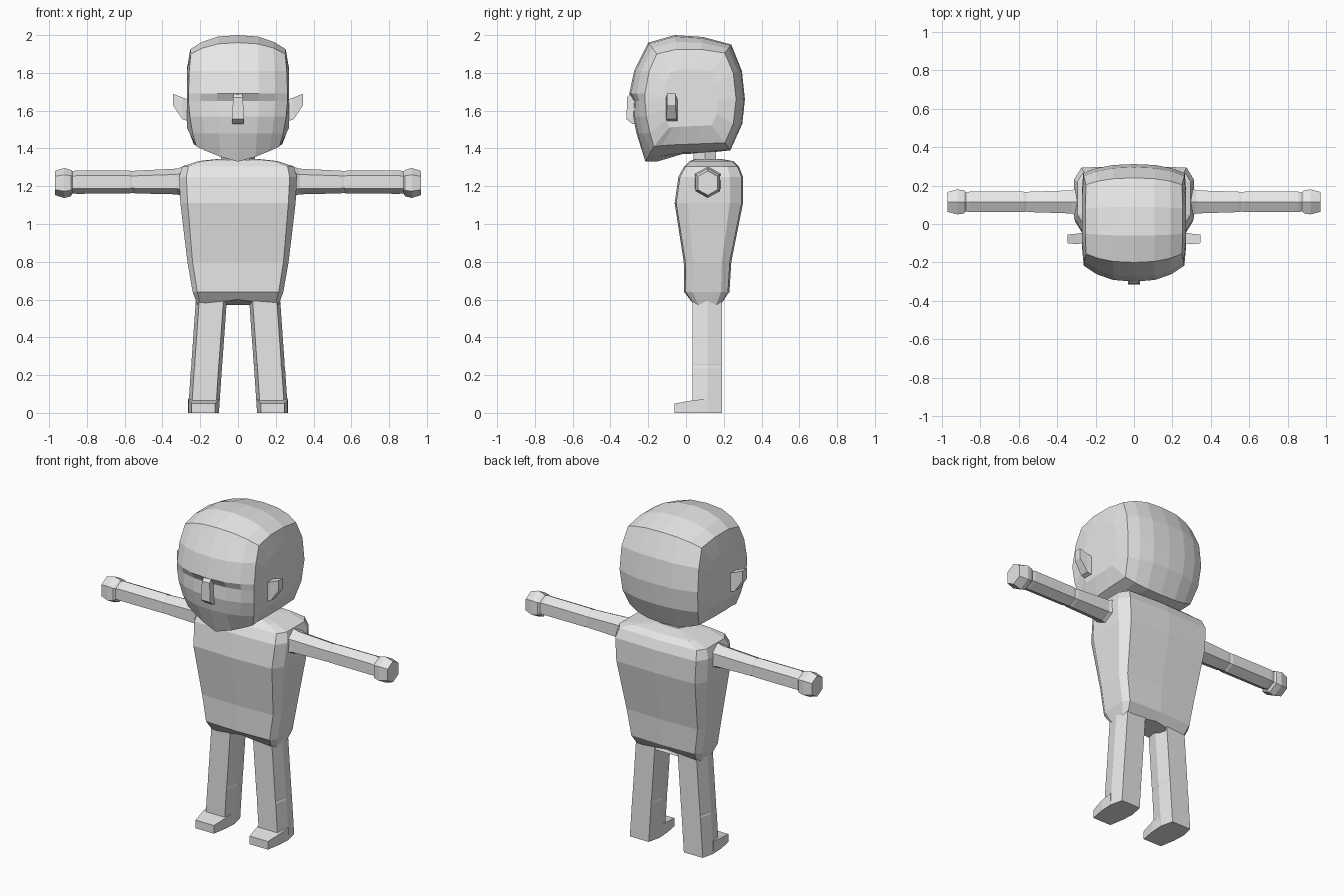
import bpy, bmesh

skin = bpy.data.materials.new("plain grey")
skin.diffuse_color = (0.8, 0.8, 0.8, 1)


def loft(name, rings, mirror=False):
    """Skin a list of equal-length point rings and close both ends."""
    bm = bmesh.new()
    vs = [[bm.verts.new(p) for p in r] for r in rings]
    n = len(rings[0])
    for a, b in zip(vs, vs[1:]):
        for i in range(n):
            j = (i + 1) % n
            bm.faces.new((a[i], a[j], b[j], b[i]))
    bm.faces.new(vs[0][::-1])
    bm.faces.new(vs[-1])
    bmesh.ops.recalc_face_normals(bm, faces=bm.faces)
    if mirror:
        dup = bmesh.ops.duplicate(bm, geom=bm.verts[:] + bm.edges[:] + bm.faces[:])["geom"]
        for v in dup:
            if isinstance(v, bmesh.types.BMVert):
                v.co.x *= -1
        bmesh.ops.reverse_faces(bm, faces=[f for f in dup if isinstance(f, bmesh.types.BMFace)])
    me = bpy.data.meshes.new(name)
    bm.to_mesh(me)
    bm.free()
    me.materials.append(skin)
    ob = bpy.data.objects.new(name, me)
    bpy.context.collection.objects.link(ob)
    return ob


def hexagon(u, v, hu, hv, flat):
    """Six points with tips along the second axis."""
    return [(u, v - hv), (u + hu, v - flat), (u + hu, v + flat),
            (u, v + hv), (u - hu, v + flat), (u - hu, v - flat)]


# head: centre outline (y, z) paired with side-panel outline (y, z) and its half width
outline = [
    (-.215, 1.33, -.17, 1.41, .22), (-.262, 1.48, -.19, 1.48, .24),
    (-.28, 1.57, -.21, 1.57, .255), (-.275, 1.65, -.217, 1.65, .262),
    (-.30, 1.69, -.217, 1.69, .262), (-.275, 1.81, -.195, 1.81, .258),
    (-.20, 1.96, -.155, 1.90, .25), (-.06, 2.0, -.05, 1.925, .253),
    (.09, 1.99, .08, 1.925, .253), (.24, 1.95, .205, 1.905, .25),
    (.296, 1.81, .25, 1.80, .262), (.312, 1.66, .265, 1.66, .265),
    (.298, 1.53, .25, 1.53, .255), (.235, 1.39, .206, 1.43, .235),
    (.10, 1.375, .08, 1.425, .235), (-.02, 1.37, -.05, 1.42, .23),
    (-.155, 1.33, -.13, 1.415, .22)]


def head_ring(t):
    ring = []
    for cy, cz, sy, sz, w in outline:
        k = abs(t) ** (1.3 if cz < 1.34 else 2.6)
        ring.append((t * w, cy + (sy - cy) * k, cz + (sz - cz) * k))
    return ring


def head_cap(s):
    return [(s * .271, .03 + (p[2] - .03) * .6, 1.66 + (p[3] - 1.66) * .6) for p in outline]


loft("head", [head_cap(-1)] + [head_ring(t) for t in (-1, -.75, -.42, 0, .42, .75, 1)]
     + [head_cap(1)])

# nose: wedge widening downwards
loft("nose", [[(-w, -.25, z), (w, -.25, z), (w, y, z), (-w, y, z)]
              for z, w, y in ((1.53, .03, -.285), (1.555, .031, -.315),
                              (1.67, .026, -.312), (1.69, .024, -.295))])

# ears: flared outwards and up
loft("ears", [[(x, y0, z0), (x, y1, z0), (x, y1, z1), (x, y0, z1)]
              for x, y0, y1, z0, z1 in ((.24, -.095, -.04, 1.535, 1.65),
                                        (.295, -.105, -.05, 1.555, 1.67),
                                        (.345, -.10, -.055, 1.63, 1.69))], mirror=True)

# neck
loft("neck", [[(y, x, z) for x, y in hexagon(.10, 0, .06, .09, .06)] for z in (1.31, 1.42)])


# torso: ten-sided rings of (z, half width, front y, back y, corner depth)
def torso_ring(z, w, f, b, d, lift=0):
    e = w - d * .55
    half = [(e, f + .008, z), (w, f + d, z), (w, b - d, z), (e, b - .008, z)]
    return [(0, f, z + lift)] + half + [(0, b, z + lift)] + [(-x, y, h) for x, y, h in half[::-1]]


loft("torso", [torso_ring(*r) for r in (
    (.572, .215, .035, .19, .03, .028), (.64, .24, -.01, .23, .045),
    (.80, .268, -.012, .24, .05), (1.11, .305, -.06, .302, .07),
    (1.25, .312, -.04, .302, .07), (1.305, .295, -.01, .28, .06),
    (1.333, .21, .02, .25, .04), (1.345, .10, .05, .18, .03))])

# arms: hexagonal tubes with a shoulder flare, elbow crease and blunt hand
loft("arms", [[(x, y, z) for y, z in hexagon(.115, zc, hy, hz, hz * .55)]
              for x, zc, hy, hz in (
                  (.27, 1.225, .085, .085), (.325, 1.225, .06, .068),
                  (.545, 1.222, .053, .06), (.56, 1.222, .05, .057),
                  (.575, 1.222, .053, .061), (.855, 1.222, .053, .062),
                  (.875, 1.22, .05, .058), (.885, 1.217, .06, .07),
                  (.92, 1.217, .065, .079), (.97, 1.217, .052, .064))], mirror=True)

# legs: hexagonal columns splayed outwards
loft("legs", [[(x, y, z) for y, x in hexagon(.113, xc, .078, hx, hx - .018)]
              for z, xc, hx in ((0, .183, .082), (.24, .167, .082),
                                (.25, .166, .080), (.26, .165, .082),
                                (.60, .141, .082))], mirror=True)

# feet: low toes tapering forwards
loft("feet", [[(.183 - w, y, 0), (.183 + w, y, 0), (.183 + w, y, z), (.183 - w, y, z)]
              for y, w, z in ((-.06, .062, .05), (.035, .078, .066), (.113, .082, .075))],
     mirror=True)
